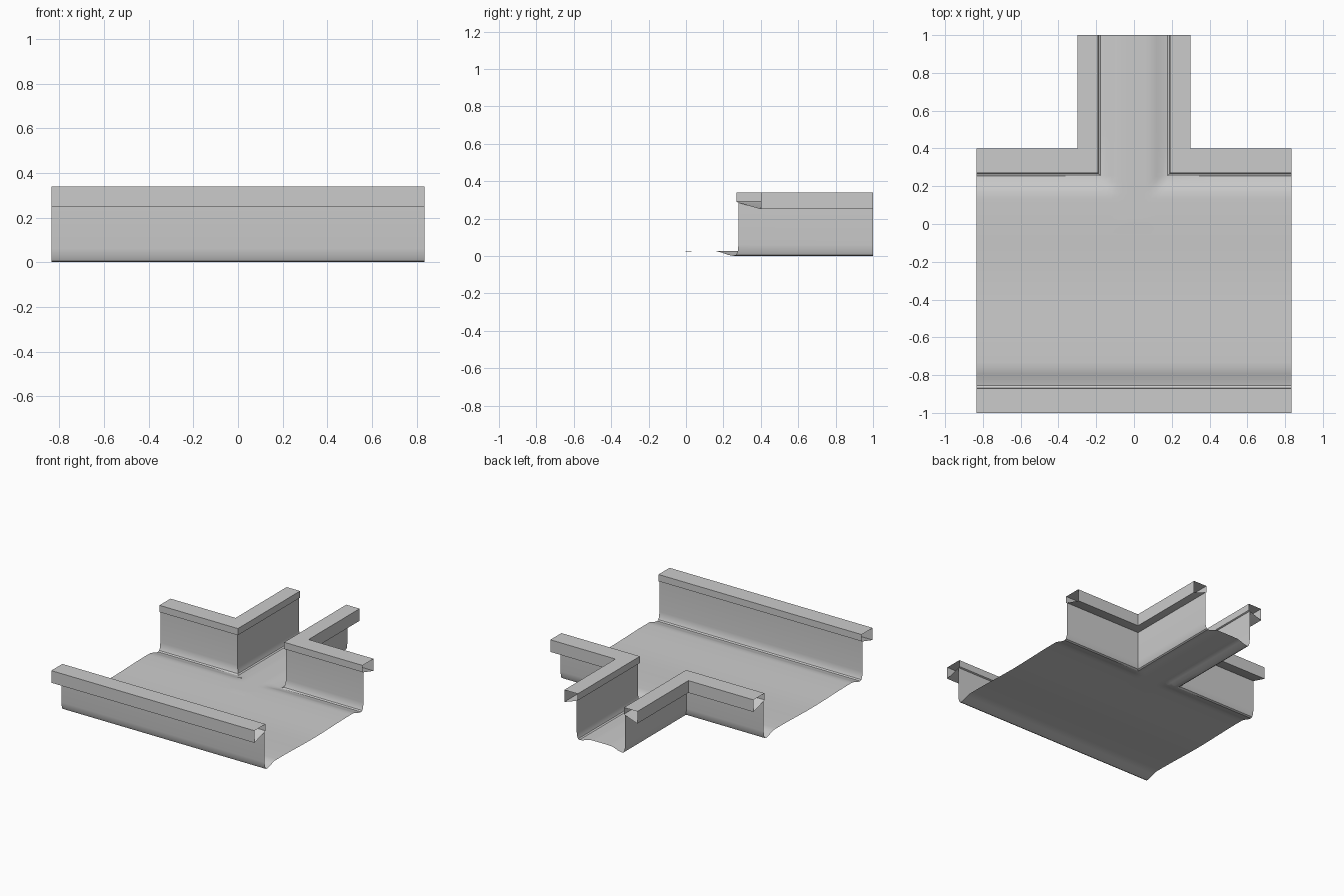
import bpy, bmesh, math

cube = bpy.data.objects.get("Cube")
if cube:
    bpy.data.objects.remove(cube, do_unlink=True)

# Single grey material
mat = bpy.data.materials.new("plain grey")
mat.use_nodes = True
GREY = (0.6, 0.6, 0.6, 1)
mat.diffuse_color = GREY
mat.node_tree.nodes["Principled BSDF"].inputs["Base Color"].default_value = GREY

HALF, STEM, BACK, FRONT = 0.835, 0.19, 0.27, -0.87   # plan of the channel
WIDE, NARROW = 0.13, 0.11                            # rail widths
FOOT = -0.115                                        # wall foot, in rail widths

# Sections as (outward offset in rail widths, height)
RAIL = [(0.08, 0.285), (0, 0.29), (0, 0.34), (1, 0.34), (1, 0.25), (0.08, 0.285)]
WALL = [(0.08, 0.285), (0.08, 0.06), (0.05, 0.025), (-0.02, 0.006), (FOOT, 0)]


def finish(name, bm):
    bmesh.ops.remove_doubles(bm, verts=bm.verts, dist=0.0001)
    mesh = bpy.data.meshes.new(name)
    bm.to_mesh(mesh)
    bm.free()
    mesh.materials.append(mat)
    obj = bpy.data.objects.new(name, mesh)
    bpy.context.collection.objects.link(obj)
    bpy.ops.object.select_all(action="DESELECT")
    obj.select_set(True)
    bpy.context.view_layer.objects.active = obj
    bpy.ops.object.shade_smooth_by_angle(angle=math.radians(30))


def sweep(name, section, path, flip=False):
    """Sheet through a section; path maps an offset to its plan points."""
    bm = bmesh.new()
    rows = [[bm.verts.new((x, y, z)) for x, y in path(u)] for u, z in section]
    for a, b in zip(rows, rows[1:]):
        for i in range(len(a) - 1):
            bm.faces.new((a[i], a[i + 1], b[i + 1], b[i]))
    if flip:
        bmesh.ops.reverse_faces(bm, faces=bm.faces)
    finish(name, bm)


def front_path(u):
    y = FRONT - u * WIDE
    return [(-HALF, y), (HALF, y)]


def corner_path(side):
    def path(u):
        x, y = STEM + u * NARROW, BACK + u * WIDE
        return [(side * HALF, y), (side * x, y), (side * x, 1)]
    return path


# Walls and hollow rails: one straight front run, two mitred back corners
for part, section in (("rail", RAIL), ("wall", WALL)):
    rail = part == "rail"
    sweep("front_" + part, section, front_path, rail)
    sweep("back_left_" + part, section, corner_path(1), rail)
    sweep("back_right_" + part, section, corner_path(-1), not rail)

# Floor: shallow gutters along the walls and a gently waved middle
Y0, Y1 = FRONT - FOOT * WIDE, BACK + FOOT * WIDE
SX = STEM + FOOT * NARROW


def ease(t):
    t = max(0, min(1, t))
    return t * t * (3 - 2 * t)


def height(x, y):
    main = 0.026 * ease(min(y - Y0, Y1 - y) / 0.1)
    wave = 0.008 * ease(1 - abs(y - (Y0 + Y1) / 2) / 0.4)
    branch = 0.026 * ease((SX - abs(x)) / 0.1)
    return max(main - wave, branch if y > 0 else 0)


xs = [-HALF, -0.5] + [SX * i / 6 for i in range(-6, 7)] + [0.5, HALF]
ys = [Y0 + (Y1 - Y0) * i / 36 for i in range(37)] + [0.5, 0.75, 1]
bm = bmesh.new()
for x0, x1 in zip(xs, xs[1:]):
    for y0, y1 in zip(ys, ys[1:]):
        if y0 < Y1 - 0.001 or abs(x0 + x1) / 2 < SX:
            bm.faces.new([bm.verts.new((x, y, height(x, y)))
                          for x, y in ((x0, y0), (x1, y0), (x1, y1), (x0, y1))])
finish("channel_floor", bm)
